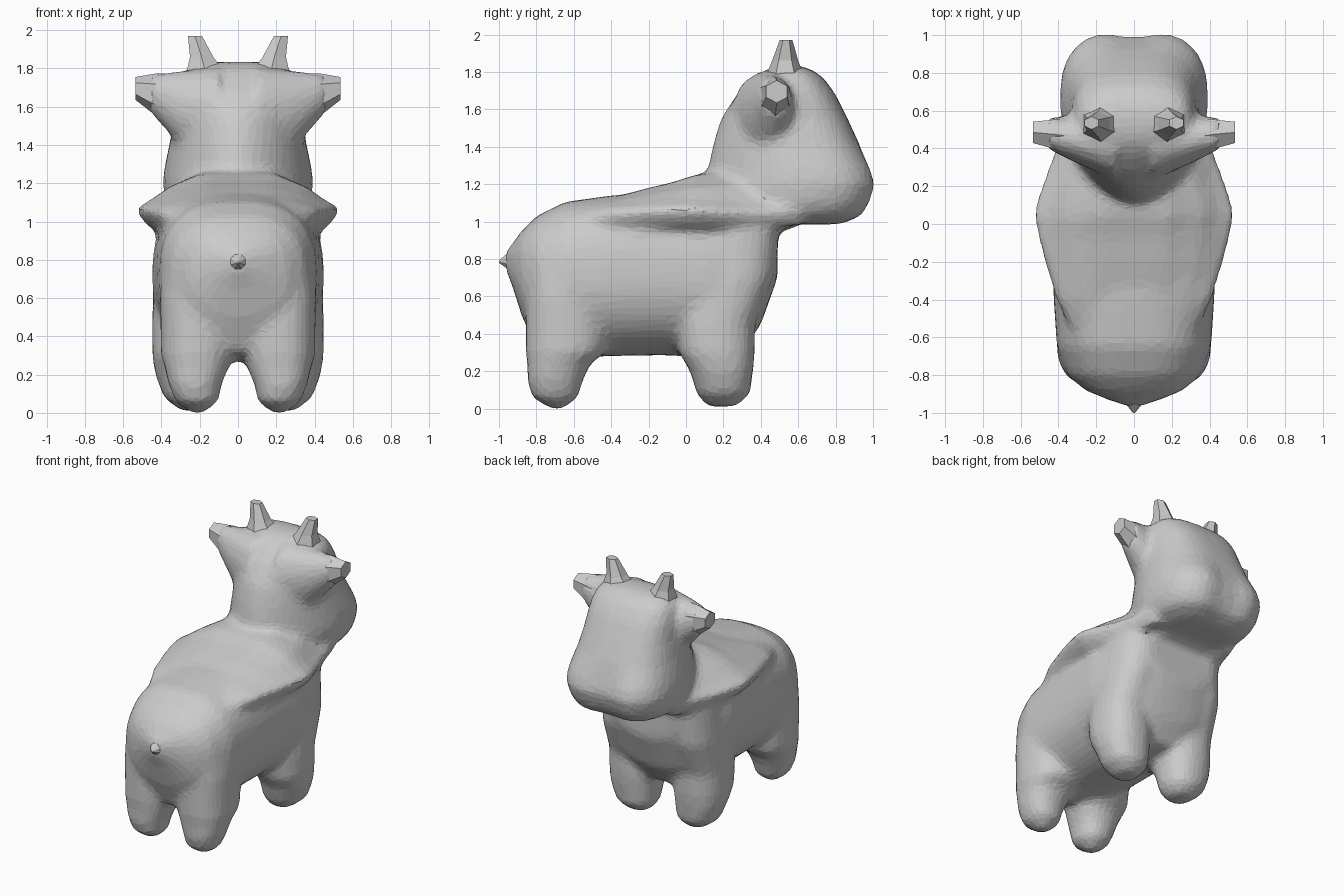
import bpy, bmesh
from math import cos, sin, tau, copysign

if "Cube" in bpy.data.objects:
    bpy.data.objects.remove(bpy.data.objects["Cube"])


def loft(name, rings):
    """Closed skin over a list of rings of equal length."""
    bm = bmesh.new()
    vs = [[bm.verts.new(p) for p in r] for r in rings]
    n = len(vs[0])
    for a, b in zip(vs, vs[1:]):
        for i in range(n):
            j = (i + 1) % n
            bm.faces.new((a[i], a[j], b[j], b[i]))
    bm.faces.new(vs[0])
    bm.faces.new(vs[-1])
    bmesh.ops.recalc_face_normals(bm, faces=bm.faces)
    me = bpy.data.meshes.new(name)
    bm.to_mesh(me)
    bm.free()
    ob = bpy.data.objects.new(name, me)
    bpy.context.collection.objects.link(ob)
    return ob


def oval(n, ru, rv, e=2.0, e_low=None, rv_low=None):
    """Superellipse points; the lower half may have its own exponent and radius."""
    pts = []
    for i in range(n):
        c, s = cos(tau * (i + .5) / n), sin(tau * (i + .5) / n)
        k, r = (e, rv) if s > 0 else (e_low or e, rv_low or rv)
        pts.append((ru * copysign(abs(c) ** (2 / k), c), r * copysign(abs(s) ** (2 / k), s)))
    return pts


def ring_z(z, cx, cy, rx, ry, n=24, e=2.0):
    return [(cx + u, cy + v, z) for u, v in oval(n, rx, ry, e)]


def ring_y(y, cx, cz, rx, rz, n=24, e=2.0, e_low=None):
    return [(cx + u, y, cz + v) for u, v in oval(n, rx, rz, e, e_low)]


def ring_x(x, cy, cz, ry, rz, n=6):
    return [(x, cy + u, cz + v) for u, v in oval(n, ry, rz)]


skin = []

# Torso: y, bottom, top, half width
torso = [(-.965, .74, .84, .04), (-.93, .66, .88, .14), (-.88, .5, .95, .26), (-.8, .32, 1.03, .355),
         (-.65, .27, 1.105, .41), (-.4, .28, 1.14, .425), (-.1, .285, 1.16, .44),
         (.1, .27, 1.14, .45), (.3, .3, 1.1, .43), (.4, .45, 1.1, .38), (.49, .7, 1.1, .28)]
skin.append(loft("body", [ring_y(y, 0, (a + b) / 2, w, (b - a) / 2, 40, 2.7, 2.2)
                          for y, a, b, w in torso]))

# Head, narrow at the nape and square at the muzzle: z, back y, widest y, front y, half width
head = [(.985, .35, .62, .86, .22), (1.03, .2, .6, .96, .34), (1.1, .1, .62, 1.0, .38),
        (1.2, .09, .64, 1.03, .395), (1.28, .115, .63, 1.005, .385), (1.42, .145, .58, .925, .355),
        (1.55, .185, .55, .865, .335), (1.68, .27, .54, .80, .325), (1.77, .36, .54, .735, .30),
        (1.815, .43, .54, .67, .25), (1.835, .5, .55, .6, .14)]
rings = []
for z, back, mid, front, w in head:
    dent = .05 if z < 1.3 else 0
    rings.append([(u, mid + v - (dent * max(0, 1 - abs(u) / .18) if v > .1 else 0), z)
                  for u, v in oval(40, w, front - mid, 2.8, 1.75, mid - back)])
skin.append(loft("head", rings))

# Shoulder fold flaring out from the neck: y, half width, top z, edge z, bottom z
fold = [(-.62, .30, 1.085, 1.0, .9), (-.4, .415, 1.135, 1.045, .85), (-.2, .475, 1.19, 1.06, .85),
        (-.07, .51, 1.22, 1.065, .85), (.05, .532, 1.26, 1.065, .85), (.15, .51, 1.27, 1.06, .85),
        (.28, .46, 1.28, 1.05, .87), (.42, .41, 1.25, 1.05, .92), (.62, .36, 1.2, 1.06, 1.0)]
rings = []
for y, w, t, e, b in fold:
    half = [(.35 * w, t - .01), (.68 * w, (t + e) / 2 + .02), (.9 * w, e + .035), (w, e + .012),
            (w, e - .018), (.9 * w, e - .085), (.5 * w, b)]
    rings.append([(x, y, z) for x, z in half] + [(-x, y, z) for x, z in reversed(half)])
skin.append(loft("shoulder_fold", rings))

# Legs: z, x, y, x radius, y radius
hind = [(.0, .215, -.69, .04, .04), (.06, .215, -.70, .115, .125), (.15, .225, -.70, .14, .15),
        (.24, .215, -.68, .17, .17), (.3, .215, -.645, .19, .215), (.38, .21, -.64, .195, .22),
        (.6, .21, -.64, .2, .22), (.8, .2, -.6, .2, .24)]
fore = [(.01, .23, .19, .07, .08), (.08, .245, .2, .145, .145), (.2, .26, .19, .175, .17),
        (.3, .26, .165, .19, .205), (.45, .265, .16, .185, .21), (.7, .26, .22, .185, .25),
        (.95, .22, .25, .2, .25)]
for s in (-1, 1):
    for name, leg in (("hind_leg", hind), ("front_leg", fore)):
        skin.append(loft(name, [ring_z(z, s * x, y, rx, ry, 20, 2.3) for z, x, y, rx, ry in leg]))
    # Flared root that blends each ear into the head
    skin.append(loft("ear_root", [ring_x(s * .1, .42, 1.55, .19, .26, 12),
                                  ring_x(s * .31, .45, 1.595, .13, .195, 12),
                                  ring_x(s * .46, .48, 1.67, .085, .105, 12)]))

# Fuse the parts into one softened faceted skin
bpy.ops.object.select_all(action='DESELECT')
for ob in skin:
    ob.select_set(True)
body = skin[0]
bpy.context.view_layer.objects.active = body
bpy.ops.object.join()
m = body.modifiers.new("fuse", 'REMESH')
m.mode, m.voxel_size = 'VOXEL', .02
m = body.modifiers.new("soften", 'SMOOTH')
m.factor, m.iterations = .5, 22
m = body.modifiers.new("facets", 'DECIMATE')
m.ratio = .12
for mod in [x.name for x in body.modifiers]:
    bpy.ops.object.modifier_apply(modifier=mod)
body.data.shade_flat()

# Crisp horns and ear tips
for s in (-1, 1):
    loft("horn", [ring_z(1.76, s * .165, .53, .125, .11, 6), ring_z(1.86, s * .19, .53, .07, .07, 6),
                  ring_z(1.97, s * .225, .535, .042, .034, 6)])
    loft("ear", [ring_x(s * .28, .45, 1.61, .12, .16), ring_x(s * .42, .475, 1.66, .09, .115),
                 ring_x(s * .535, .485, 1.695, .065, .06)])

# Tail stub
loft("tail", [ring_y(-.88, 0, .79, .10, .10, 8), ring_y(-.95, 0, .79, .05, .05, 8),
              ring_y(-1.0, 0, .785, .006, .006, 8)])
